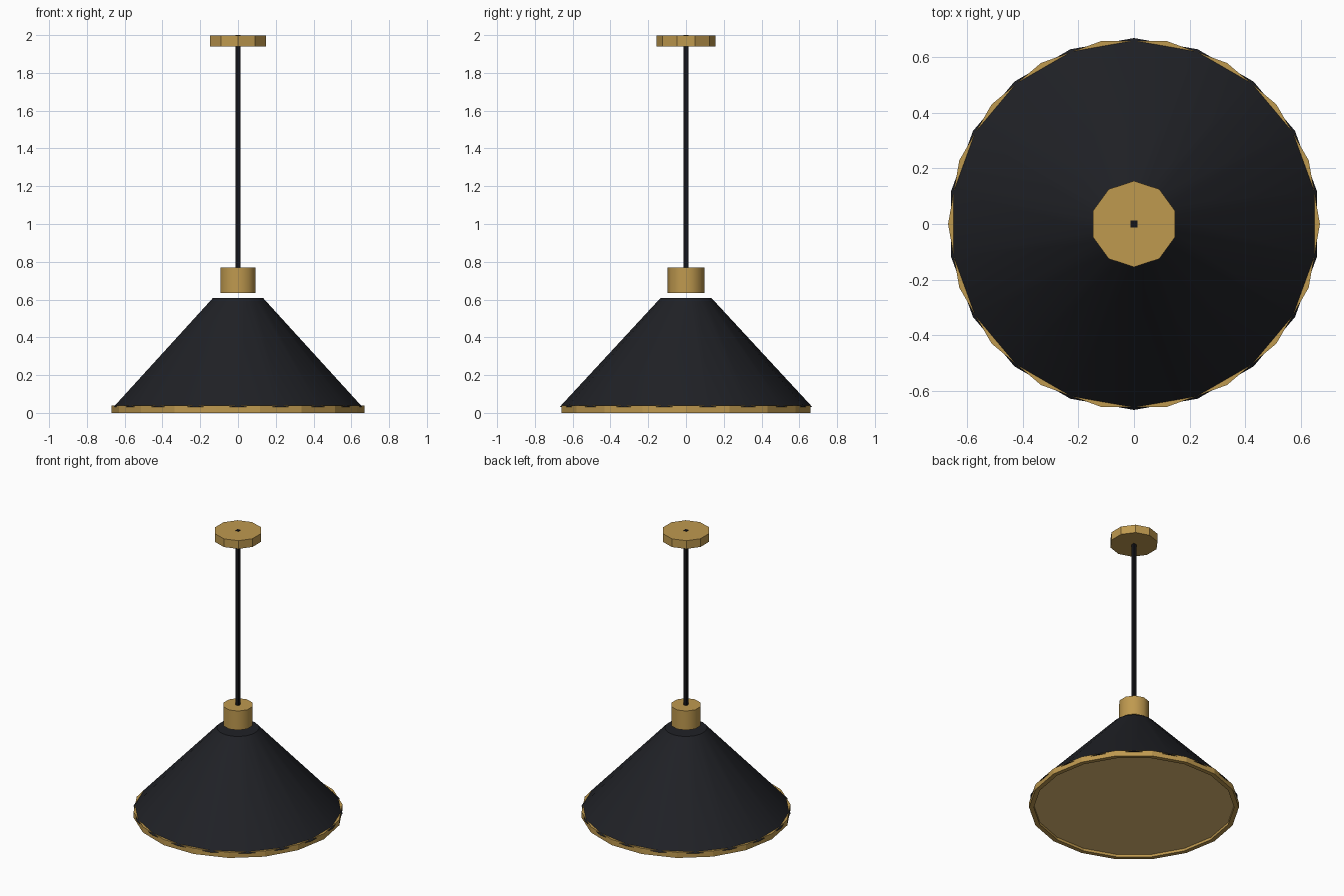
import bpy, bmesh
from math import cos, sin, pi, radians

if "Cube" in bpy.data.objects:
    bpy.data.objects.remove(bpy.data.objects["Cube"])


def material(name, rgb):
    m = bpy.data.materials.new(name)
    m.diffuse_color = (*rgb, 1)
    m.use_nodes = True
    m.node_tree.nodes["Principled BSDF"].inputs["Base Color"].default_value = m.diffuse_color
    return m


brass = material("brass", (0.52, 0.32, 0.078))
black = material("black", (0.014, 0.015, 0.019))
cord_black = material("cord_black", (0.007, 0.007, 0.009))
glow = material("warm_diffuser", (0.75, 0.50, 0.18))


def lathe(name, profile, sides, start, mat, smooth=False, ring=False):
    """Spin (radius, z) points, listed bottom to top; cap the ends or join them into a ring."""
    bm = bmesh.new()
    loops = []
    for r, z in profile:
        angles = [start + 2 * pi * i / sides for i in range(sides)]
        loops.append([bm.verts.new((r * cos(a), r * sin(a), z)) for a in angles])
    pairs = list(zip(loops, loops[1:]))
    if ring:
        pairs.append((loops[-1], loops[0]))
    for low, high in pairs:
        for i in range(sides):
            j = (i + 1) % sides
            bm.faces.new((low[i], low[j], high[j], high[i]))
    if not ring:
        bm.faces.new(loops[0][::-1])
        bm.faces.new(loops[-1])
    bmesh.ops.recalc_face_normals(bm, faces=bm.faces)
    mesh = bpy.data.meshes.new(name)
    bm.to_mesh(mesh)
    bm.free()
    mesh.materials.append(mat)
    obj = bpy.data.objects.new(name, mesh)
    bpy.context.collection.objects.link(obj)
    if smooth:
        mesh.shade_smooth()
        mesh.set_sharp_from_angle(angle=radians(40))
    return obj


# Ceiling mount and the square cord hanging from it
lathe("ceiling_canopy", [(0.155, 1.94), (0.155, 1.998)], 10, pi / 2, brass)
lathe("cord", [(0.0175, 0.70), (0.0175, 2.0)], 4, pi / 4, cord_black)

# Socket collar, floating just above the shade
lathe("socket_collar", [(0.098, 0.635), (0.098, 0.77)], 10, pi / 2, brass, smooth=True)

# Conical shade; its corners poke through the flats of the rim
lathe("shade", [(0.67, 0.03), (0.135, 0.608)], 18, pi / 2, black, smooth=True)

# Brass rim, turned half a facet from the shade
lathe("rim", [(0.64, 0), (0.67, 0), (0.67, 0.04), (0.64, 0.04)], 18, 0, brass, ring=True)

# Recessed diffuser disc closing the underside
lathe("diffuser", [(0.642, 0.018), (0.642, 0.028)], 18, 0, glow)
